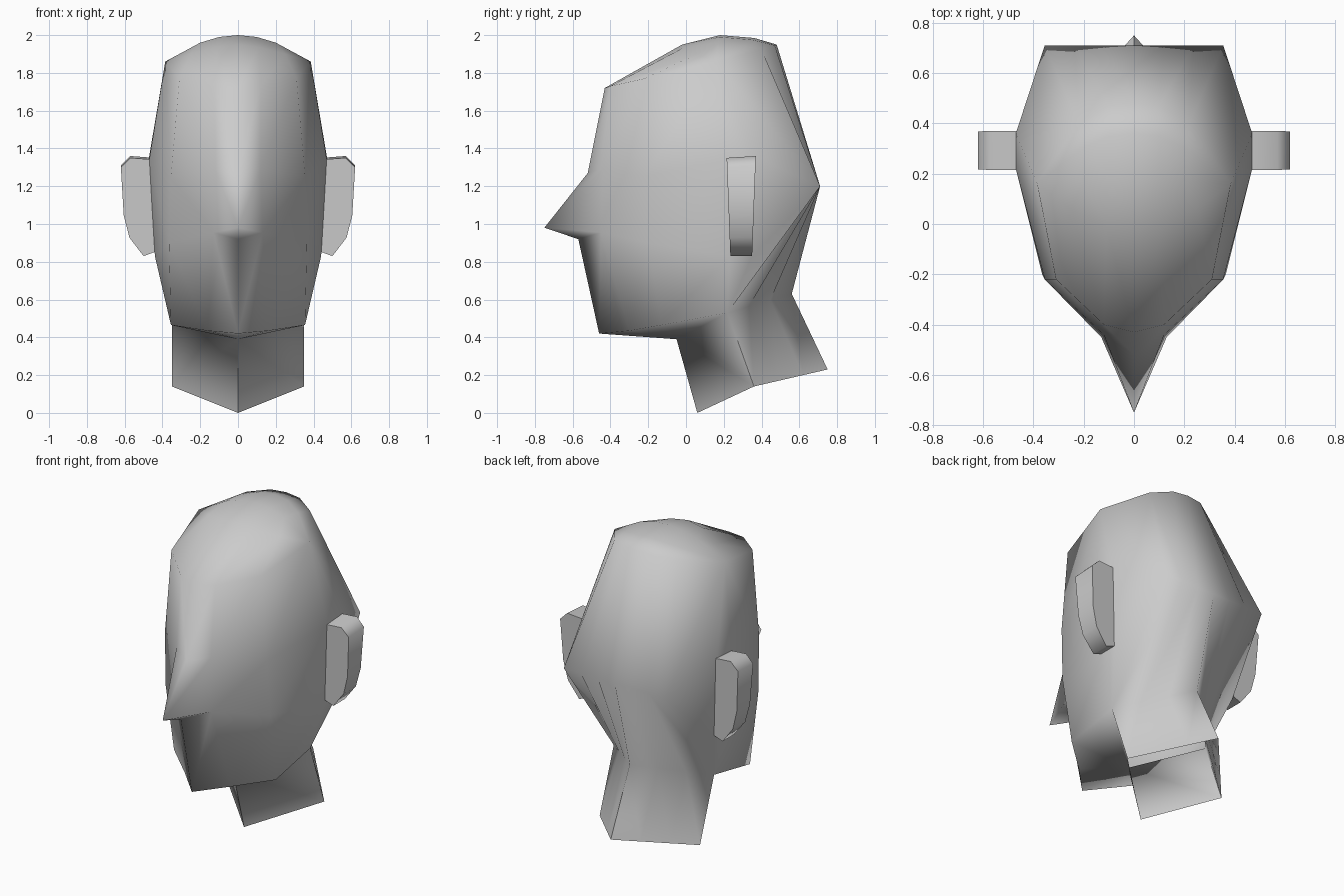
import bpy, bmesh, math
from mathutils import Vector

cube = bpy.data.objects.get("Cube")
if cube:
    bpy.data.objects.remove(cube, do_unlink=True)

clay = bpy.data.materials.new("clay grey")
clay.use_nodes = True
clay.diffuse_color = (0.6, 0.6, 0.6, 1)
clay.node_tree.nodes["Principled BSDF"].inputs["Base Color"].default_value = (0.6, 0.6, 0.6, 1)


class Half:
    """Collects faces of the left half; finish() mirrors and shades them."""

    def __init__(self):
        self.bm = bmesh.new()
        self.cache = {}

    def vert(self, point):
        key = tuple(round(c, 4) for c in point)
        if key not in self.cache:
            self.cache[key] = self.bm.verts.new(key)
        return self.cache[key]

    def face(self, *points):
        corners = list(dict.fromkeys(self.vert(p) for p in points))
        if len(corners) > 2:
            self.bm.faces.new(corners)

    def strip(self, low, high, start=0):
        for i in range(start, len(low) - 1):
            self.face(low[i], low[i + 1], high[i + 1], high[i])

    def finish(self, name, angle):
        bm = self.bm
        bmesh.ops.mirror(bm, geom=bm.verts[:] + bm.edges[:] + bm.faces[:],
                         axis='X', merge_dist=0.001)
        bmesh.ops.recalc_face_normals(bm, faces=bm.faces[:])
        mesh = bpy.data.meshes.new(name)
        bm.to_mesh(mesh)
        bm.free()
        mesh.materials.append(clay)
        obj = bpy.data.objects.new(name, mesh)
        bpy.context.collection.objects.link(obj)
        bpy.ops.object.select_all(action='DESELECT')
        obj.select_set(True)
        bpy.context.view_layer.objects.active = obj
        bpy.ops.object.shade_smooth_by_angle(angle=math.radians(angle))
        return obj


def spread(a, b):
    """Four evenly spaced points from the centre line out to the side."""
    return [Vector(a).lerp(Vector(b), i / 3) for i in range(4)]


# Key points shared by several patches
jaw_hinge = (.35, .22, .53)
temple = (.385, .16, 1.86)
back_corner = (.355, .71, 1.2)
neck_side = (.35, .36, .14)
throat = (0, -.05, .39)
throat_base = (0, .06, 0)
nose_tip = (0, -.75, .98)
ear_top_front, ear_top_back = (.47, .22, 1.34), (.47, .36, 1.36)
ear_low_front, ear_low_back = (.44, .23, .83), (.44, .35, .83)

# Rows running from the centre line to the side of the head
jaw = [(0, -.46, .42), (.16, -.3, .435), (.355, -.13, .465), jaw_hinge]
nose_base = [(0, -.57, .92), (.13, -.45, .955), (.365, -.2, .9), ear_low_front]
brow = [(0, -.52, 1.27), (.12, -.44, 1.29), (.355, -.22, 1.25), ear_top_front]
hairline = [(0, -.43, 1.72), (.12, -.4, 1.73), (.31, -.22, 1.77), temple]
crown_front = [(0, -.02, 1.95), (.11, -.01, 1.935), (.25, .06, 1.9), temple]
crown_top = [(0, .18, 2), (.1, .18, 1.99), (.2, .17, 1.96), temple]
crown_rear = [(0, .36, 1.985), (.1, .35, 1.975), (.21, .3, 1.945), temple]
crown_back = [(0, .48, 1.95), (.1, .47, 1.945), (.22, .4, 1.925), temple]
back = spread((0, .71, 1.2), back_corner)
nape = spread((0, .56, .63), jaw_hinge)
neck_back = spread((0, .75, .23), neck_side)

# Head: face, skull cap and back
head = Half()
head.strip(jaw, nose_base)
head.strip(nose_base, brow, start=1)
for low, high in zip([brow, hairline, crown_front, crown_top, crown_rear, crown_back, back],
                     [hairline, crown_front, crown_top, crown_rear, crown_back, back, nape]):
    head.strip(low, high)

# Nose wedge
head.face(nose_tip, nose_base[1], brow[1])
head.face(nose_tip, brow[1], brow[0])
head.face(nose_tip, nose_base[0], nose_base[1])

# Side of the skull around the ear
head.face(temple, ear_top_front, ear_top_back)
head.face(temple, ear_top_back, back_corner)
head.face(back_corner, ear_top_back, ear_low_back)
head.face(back_corner, ear_low_back, jaw_hinge)
head.face(jaw_hinge, ear_low_back, ear_low_front)
head.face(ear_top_front, ear_low_front, ear_low_back, ear_top_back)

# Underside of the jaw and the open neck
for a, b in zip(jaw, jaw[1:]):
    head.face(a, b, throat)
head.face(throat, jaw_hinge, neck_side, throat_base)
head.strip(nape, neck_back)
head.finish("head", 80)

# Ears: a side profile given thickness, slimmer towards the lobe
ears = Half()
profile = [(.44, 1.35), (.57, 1.36), (.62, 1.31), (.605, 1.05),
           (.575, .93), (.5, .83), (.42, .86)]
front, rear = [], []
for x, z in profile:
    low = (1.36 - z) / .53
    front.append((x, .215 + .02 * low, z - .01 * (1 - low)))
    rear.append((x, .37 - .02 * low, z))
ears.face(*front)
ears.face(*reversed(rear))
ears.strip(front, rear)
ears.finish("ears", 80)
